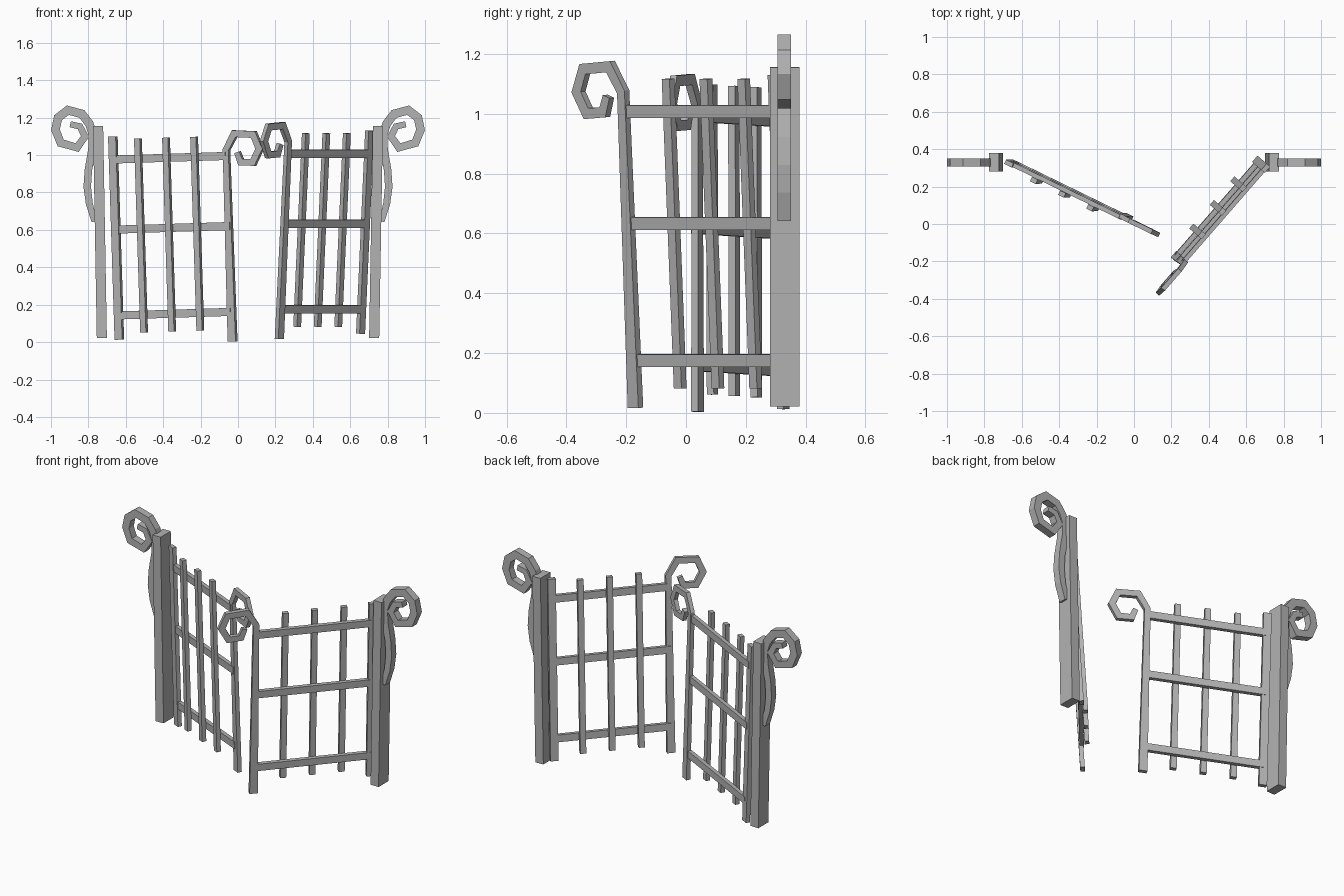
import bpy, bmesh
from math import radians
from mathutils import Matrix, Vector

if "Cube" in bpy.data.objects:
    bpy.data.objects.remove(bpy.data.objects["Cube"])

iron = bpy.data.materials.new("iron")
iron.diffuse_color = (0.45, 0.45, 0.45, 1)
iron.use_nodes = True
iron.node_tree.nodes["Principled BSDF"].inputs["Base Color"].default_value = iron.diffuse_color


def ribbon(bm, pts, y, depth):
    """Flat bar following (x, z, width) points in the XZ plane, thick along Y."""
    p = [Vector((a[0], a[1])) for a in pts]
    rings = []
    for i, c in enumerate(p):
        a = (c - p[i - 1]).normalized() if i > 0 else None
        b = (p[i + 1] - c).normalized() if i < len(p) - 1 else None
        a, b = a or b, b or a
        t = (a + b).normalized()
        n = Vector((-t.y, t.x)) * (pts[i][2] / 2 / max(t.dot(a), 0.6))
        l, r = c + n, c - n
        rings.append([bm.verts.new((q.x, yy, q.y)) for q, yy in
                      ((l, y - depth / 2), (r, y - depth / 2),
                       (r, y + depth / 2), (l, y + depth / 2))])
    for r0, r1 in zip(rings, rings[1:]):
        for k in range(4):
            bm.faces.new((r0[k], r0[(k + 1) % 4], r1[(k + 1) % 4], r1[k]))
    bm.faces.new(rings[0][::-1])
    bm.faces.new(rings[-1])


def add(name, bm, matrix=None, mirror=False):
    bmesh.ops.recalc_face_normals(bm, faces=bm.faces[:])
    me = bpy.data.meshes.new(name)
    bm.to_mesh(me)
    bm.free()
    me.materials.append(iron)
    ob = bpy.data.objects.new(name, me)
    bpy.context.collection.objects.link(ob)
    if matrix:
        ob.matrix_world = matrix
    if mirror:
        ob.modifiers.new("mirror", 'MIRROR').use_axis[0] = True


# Posts, leaning slightly outward
bm = bmesh.new()
ribbon(bm, [(-0.728, 0.022, 0.054), (-0.748, 1.156, 0.054)], 0.33, 0.098)
add("gate_posts", bm, mirror=True)

# Scroll ornaments on the outer side of the posts
bm = bmesh.new()
ribbon(bm, [(-0.768, 0.645, 0.03), (-0.795, 0.74, 0.037), (-0.806, 0.83, 0.04),
            (-0.80, 0.92, 0.04), (-0.78, 1.03, 0.042), (-0.775, 1.11, 0.046),
            (-0.795, 1.168, 0.046), (-0.835, 1.22, 0.046), (-0.91, 1.24, 0.046),
            (-0.962, 1.2, 0.046), (-0.976, 1.135, 0.045), (-0.948, 1.065, 0.043),
            (-0.86, 1.04, 0.04), (-0.818, 1.10, 0.037), (-0.845, 1.153, 0.034),
            (-0.897, 1.165, 0.032)], 0.329, 0.045)
add("post_scrolls", bm, mirror=True)


def gate(name, lift, loc, rz, ry, rx):
    """Leaf with hinge stile at x = 0, free stile at x = L, bars on the -y side."""
    L = 0.669
    bm = bmesh.new()
    # Hinge stile, then free stile curling into a scroll
    ribbon(bm, [(0, 0.028, 0.045), (0, 1.115, 0.045)], -0.008, 0.025)
    curl = [(0, 1.05, 0.033), (0.052, 1.135, 0.036), (0.166, 1.127, 0.036),
            (0.198, 1.05, 0.037), (0.158, 0.978, 0.036), (0.085, 0.982, 0.034),
            (0.066, 1.035, 0.03)]
    ribbon(bm, [(L, 0, 0.047)] + [(L + x, z + lift, w) for x, z, w in curl], 0, 0.025)
    # Rails and pickets
    for z, over in ((0.158, 0.0), (0.617, 0.012), (0.992, 0.0)):
        ribbon(bm, [(0, z, 0.043), (L + over, z, 0.043)], -0.005, 0.024)
    for i in (1, 2, 3):
        ribbon(bm, [(L * i / 4 - 0.008, 0.063, 0.034), (L * i / 4 - 0.008, 1.10, 0.034)],
               -0.03, 0.026)
    add(name, bm, Matrix.Translation(loc) @ Matrix.Rotation(radians(rz), 4, 'Z')
        @ Matrix.Rotation(radians(ry), 4, 'Y') @ Matrix.Rotation(radians(rx), 4, 'X'))


# Both leaves hang ajar, sagging a little
gate("left_gate", -0.025, (-0.63, 0.332, -0.015), -26, -1.6, 0.9)
gate("right_gate", 0.008, (0.66, 0.336, 0.017), 229, 0, -3.4)
